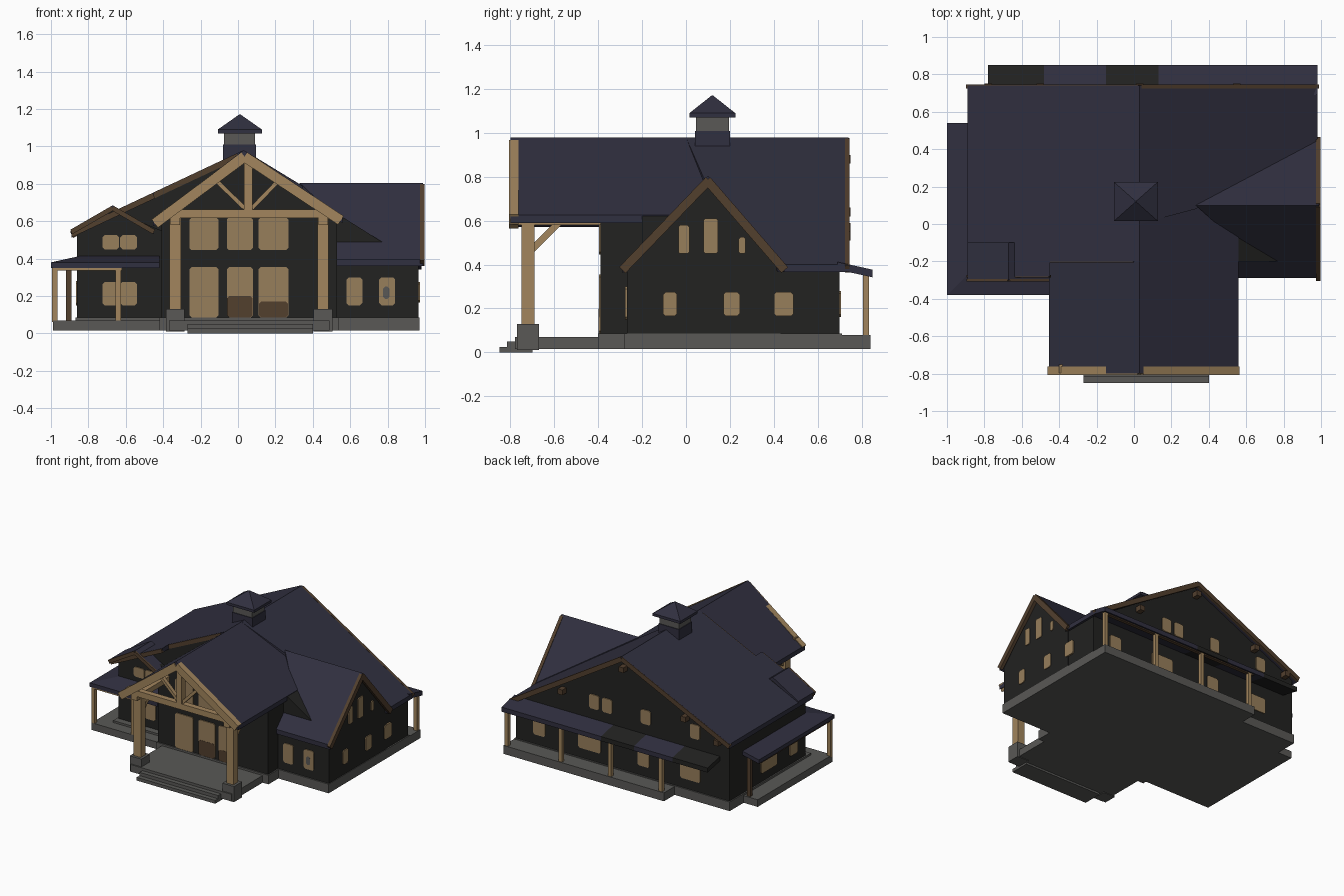
import bpy, bmesh
from mathutils import Vector

cube = bpy.data.objects.get("Cube")
if cube:
    bpy.data.objects.remove(cube, do_unlink=True)


def material(name, rgb):
    m = bpy.data.materials.new(name)
    m.use_nodes = True
    col = (*rgb, 1)
    m.diffuse_color = col
    m.node_tree.nodes["Principled BSDF"].inputs["Base Color"].default_value = col
    return m


ROOF = material("slate blue roof", (.030, .029, .050))
WALL = material("charcoal wall", (.016, .016, .015))
WOOD = material("pale timber", (.36, .235, .11))
GLASS = material("warm window", (.31, .21, .105))
TRIM = material("brown trim", (.085, .050, .027))
STONE = material("grey stone", (.10, .098, .093))


def finish(name, bm, mat):
    bmesh.ops.recalc_face_normals(bm, faces=bm.faces)
    me = bpy.data.meshes.new(name)
    bm.to_mesh(me)
    bm.free()
    me.materials.append(mat)
    ob = bpy.data.objects.new(name, me)
    bpy.context.scene.collection.objects.link(ob)
    return ob


def loft(name, bottom, top, mat):
    """Solid between two matching outlines."""
    bm = bmesh.new()
    a = [bm.verts.new(p) for p in bottom]
    b = [bm.verts.new(p) for p in top]
    bm.faces.new(a)
    bm.faces.new(b)
    for i in range(len(a)):
        j = (i + 1) % len(a)
        bm.faces.new((a[i], a[j], b[j], b[i]))
    return finish(name, bm, mat)


def prism(name, axis, outline, lo, hi, mat):
    place = {"x": lambda u, v, d: (d, u, v),
             "y": lambda u, v, d: (u, d, v),
             "z": lambda u, v, d: (u, v, d)}[axis]
    return loft(name, [place(u, v, lo) for u, v in outline],
                [place(u, v, hi) for u, v in outline], mat)


def box(name, x, y, z, mat):
    return prism(name, "z", [(x[0], y[0]), (x[1], y[0]), (x[1], y[1]), (x[0], y[1])], *z, mat)


def roof(name, plan, height, mat=ROOF, thick=.035):
    """Sloping slab: a plan outline lifted onto a plane."""
    return loft(name, [(x, y, height(x, y) - thick) for x, y in plan],
                [(x, y, height(x, y)) for x, y in plan], mat)


def beam(name, p, q, w, h, mat):
    p, q = Vector(p), Vector(q)
    d = (q - p).normalized()
    side = d.cross(Vector((0, 0, 1)))
    side = side.normalized() if side.length > .01 else Vector((1, 0, 0))
    up = side.cross(d)
    ring = [side * (s * w / 2) + up * (t * h / 2) for s, t in ((-1, -1), (1, -1), (1, 1), (-1, 1))]
    return loft(name, [p + r for r in ring], [q + r for r in ring], mat)


def plate(name, axis, wall, out, u, z, mat=GLASS, c=.012, thick=.008):
    """Thin pane with clipped corners on a wall."""
    (a, b), (e, f) = u, z
    outline = [(a + c, e), (b - c, e), (b, e + c), (b, f - c),
               (b - c, f), (a + c, f), (a, f - c), (a, e + c)]
    return prism(name, axis, outline, wall - .005 * out, wall + (thick - .001) * out, mat)


# Stone foundations and steps
box("main_foundation", (-.87, .97), (-.28, .71), (.015, .085), STONE)
box("entry_foundation", (-.42, .54), (-.4, -.2), (.015, .085), STONE)
box("back_porch_floor", (-.4, .97), (.7, .84), (.015, .08), STONE)
box("left_porch_floor", (-.99, -.41), (-.37, .54), (.015, .07), STONE)
box("entry_floor", (-.37, .49), (-.78, -.38), (.015, .07), STONE)
box("upper_step", (-.27, .4), (-.815, -.7), (0, .05), STONE)
box("lower_step", (-.27, .4), (-.85, -.7), (0, .025), STONE)

# Wall volumes with gable tops
prism("main_walls", "y", [(-.86, .07), (.96, .07), (.96, .37), (.03, .955), (-.86, .54)], -.2, .7, WALL)
prism("entry_walls", "y", [(-.41, .07), (.53, .07), (.53, .61), (.03, .95), (-.41, .61)], -.39, -.1, WALL)
prism("wing_walls", "x", [(-.27, .07), (.43, .07), (.43, .38), (.1, .775), (-.27, .38)], .3, .965, WALL)
prism("dormer_wall", "y", [(-.86, .07), (-.41, .07), (-.41, .55), (-.67, .66), (-.86, .55)], -.23, -.1, WALL)


# Roof planes
def entry_left(x, y): return .98 - .77 * (.03 - x)
def entry_right(x, y): return .98 - .67 * (x - .03)
def main_left(x, y): return .98 - .47 * (.03 - x)
def main_right(x, y): return .98 - .61 * (x - .03)
def back_shed(x, y): return .41 - .22 * (y - .7)


roof("entry_roof_left", [(.03, -.8), (.03, -.1), (-.455, -.1), (-.455, -.8)], entry_left)
roof("entry_roof_right", [(.03, -.8), (.56, -.8), (.56, -.06), (.33, .12), (.03, .12)], entry_right)
roof("main_roof_left", [(.03, -.2), (.03, .74), (-.89, .74), (-.89, -.28), (-.45, -.28), (-.45, -.2)], main_left)
roof("main_roof_right", [(.03, 0), (.33, .08), (.98, .42), (.98, .73), (.03, .74)], main_right)
roof("wing_roof_front", [(.33, .1), (.99, .1), (.99, -.29), (.53, -.29), (.53, -.08)],
     lambda x, y: .805 - 1.05 * (.1 - y))
roof("wing_roof_back", [(.33, .1), (.99, .1), (.99, .45)], lambda x, y: .805 - 1.16 * (y - .1))
for s, name in ((-1, "left"), (1, "right")):
    roof("dormer_roof_" + name, [(-.67, -.3), (-.67, -.1), (-.67 + s * .22, -.1), (-.67 + s * .22, -.3)],
         lambda x, y: .685 - .58 * abs(x + .67), thick=.025)

# Back porch roof in bays
for name, a, b, mat in (("right", -.78, -.48, WALL), ("patch", -.48, -.15, ROOF),
                        ("middle", -.15, .13, WALL), ("left", .13, .98, ROOF)):
    roof("back_porch_roof_" + name, [(a, .69), (b, .69), (b, .85), (a, .85)], back_shed, mat)

# Corner porch roof with a hip
roof("left_porch_roof", [(-.84, .54), (-1, .54), (-1, -.38), (-.84, -.22)],
     lambda x, y: .415 - .22 * (-.84 - x), thick=.03)
roof("front_porch_roof", [(-.84, -.22), (-1, -.38), (-.42, -.38), (-.42, -.22)],
     lambda x, y: .415 - .22 * (-.22 - y), thick=.03)
beam("front_porch_beam", (-.99, -.36, .35), (-.62, -.36, .35), .025, .025, WOOD)
beam("left_porch_beam", (-.98, -.36, .35), (-.98, .52, .35), .025, .025, TRIM)
beam("back_porch_beam", (-.4, .82, .35), (.96, .82, .35), .025, .025, TRIM)

# Porch posts
for i, (x, y, mat) in enumerate(((-.98, -.355, WOOD), (-.64, -.355, WOOD), (-.905, .515, TRIM), (.95, .82, WOOD),
                                 (.49, .82, WOOD), (.07, .82, WOOD), (-.365, .82, WOOD))):
    box(f"porch_post_{i + 1}", (x - .014, x + .014), (y - .014, y + .014), (.06, .375), mat)

# Entry columns, side beams and timber truss
for x, name in ((-.335, "left"), (.455, "right")):
    box("column_base_" + name, (x - .05, x + .05), (-.77, -.67), (.01, .13), STONE)
    box("column_" + name, (x - .03, x + .03), (-.75, -.69), (.12, .62), WOOD)
    beam("entry_side_beam_" + name, (x, -.79, .6), (x, -.39, .6), .05, .04, WOOD)
    beam("column_brace_" + name, (x, -.7, .47), (x, -.58, .59), .03, .03, WOOD)
for x, f, name in ((-.445, entry_left, "left"), (.55, entry_right, "right")):
    beam("truss_rafter_" + name, (.035, -.785, .945), (x, -.785, f(x, 0) - .027), .045, .055, WOOD)
beam("tie_beam", (-.4, -.775, .64), (.49, -.775, .64), .045, .045, WOOD)
beam("king_post", (.055, -.775, .64), (.055, -.775, .93), .045, .045, WOOD)
for s, name in ((-1, "left"), (1, "right")):
    beam("truss_strut_" + name, (.055 + s * .02, -.77, .67), (.05 + s * .17, -.77, .82), .03, .022, WOOD)

# Brown gable edges
beam("wing_rake_front", (.985, -.29, .375), (.985, .105, .785), .025, .04, TRIM)
beam("wing_rake_back", (.985, .45, .375), (.985, .095, .785), .025, .04, TRIM)
beam("main_rake_front_low", (-.89, -.28, .53), (-.45, -.28, .737), .014, .03, TRIM)
beam("main_rake_front_high", (-.45, -.2, .737), (.0, -.2, .948), .014, .03, TRIM)
beam("main_rake_back_left", (.03, .735, .96), (.98, .735, .38), .02, .036, TRIM)
beam("main_rake_back_right", (.03, .735, .96), (-.89, .735, .527), .02, .036, TRIM)
for s, name in ((-1, "left"), (1, "right")):
    beam("dormer_rake_" + name, (-.67, -.3, .67), (-.67 + s * .22, -.3, .543), .014, .026, TRIM)
for x, z in ((.03, .88), (-.5, .64), (.55, .57), (-.78, .53)):
    beam("purlin_end", (x, .68, z), (x, .75, z), .04, .04, TRIM)

# Cupola
box("cupola_base", (-.08, .095), (.04, .2), (.85, 1.01), ROOF)
box("cupola_band", (-.075, .09), (.045, .195), (1.01, 1.08), STONE)
cx, cy = .01, .12
corners = ((-1, -1), (1, -1), (1, 1), (-1, 1))
box("cupola_eave", (cx - .118, cx + .118), (cy - .105, cy + .105), (1.07, 1.09), ROOF)
loft("cupola_roof", [(cx + s * .118, cy + t * .105, 1.09) for s, t in corners],
     [(cx + s * .004, cy + t * .004, 1.17) for s, t in corners], ROOF)

# Entry doors and windows over them
for u in ((-.26, -.105), (-.06, .08), (.11, .27)):
    plate("entry_door", "y", -.39, -1, u, (.085, .355))
    plate("entry_upper_window", "y", -.39, -1, u, (.445, .62))
plate("door_lower_panel_middle", "y", -.39, -1, (-.058, .078), (.085, .2), TRIM, thick=.0095)
plate("door_lower_panel_right", "y", -.39, -1, (.112, .268), (.085, .17), TRIM, thick=.0095)

# Front windows beside the entry
for u in ((.58, .665), (.755, .84)):
    plate("wing_front_window", "y", -.27, -1, u, (.15, .3))
plate("wing_window_detail", "y", -.27, -1, (.775, .81), (.185, .25), STONE, thick=.0095)
for a, b in ((-.725, -.635), (-.63, -.54)):
    plate("porch_window", "y", -.23, -1, (a, b), (.15, .275))
    plate("dormer_window", "y", -.23, -1, (a, b), (.45, .525))

# Wing gable windows
for u in ((-.105, -.04), (.17, .245), (.4, .49)):
    plate("wing_lower_window", "x", .965, 1, u, (.165, .275))
for u, z in (((-.035, .015), (.45, .58)), ((.08, .145), (.45, .61)), ((.24, .272), (.45, .525))):
    plate("wing_upper_window", "x", .965, 1, u, z, c=.008)

# Back and left windows
for x, w in ((.76, .1), (.33, .19), (-.13, .1), (-.53, .17)):
    plate("back_lower_window", "y", .7, 1, (x - w / 2, x + w / 2), (.16, .28))
for x in (.29, .18, -.15, -.57):
    plate("back_upper_window", "y", .7, 1, (x - .042, x + .042), (.49, .6))
for y, w in ((.22, .2), (-.08, .1)):
    plate("left_window", "x", -.86, -1, (y - w / 2, y + w / 2), (.15, .28))
